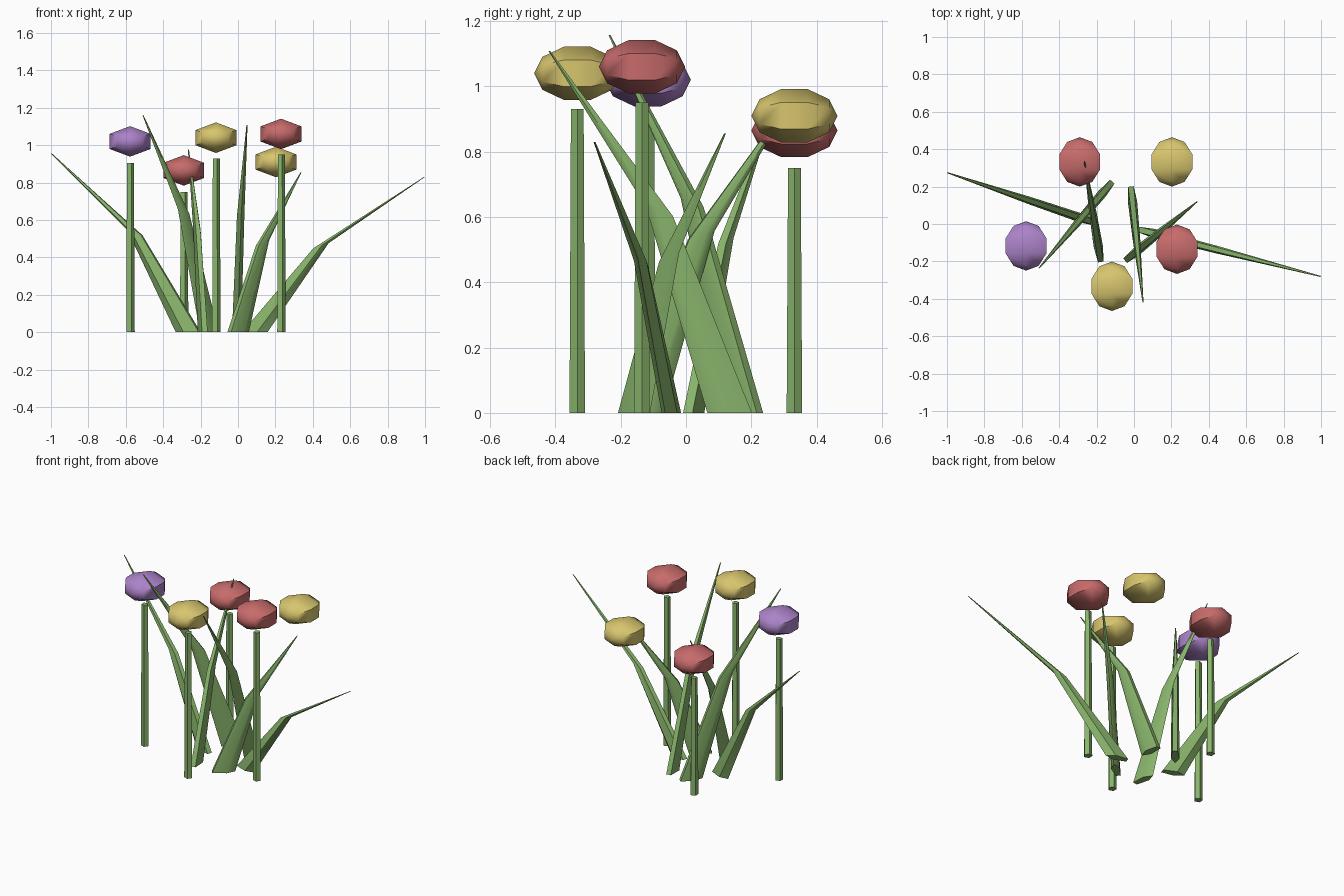
import bpy, bmesh, math
from mathutils import Vector, Matrix

if "Cube" in bpy.data.objects:
    bpy.data.objects.remove(bpy.data.objects["Cube"])


def mat(name, rgb):
    m = bpy.data.materials.new(name)
    m.diffuse_color = (*rgb, 1)
    m.use_nodes = True
    m.node_tree.nodes["Principled BSDF"].inputs["Base Color"].default_value = m.diffuse_color
    return m


GREEN = mat("leaf green", (0.25, 0.46, 0.15))
YELLOW = mat("petal yellow", (0.68, 0.56, 0.155))
RED = mat("petal red", (0.57, 0.145, 0.145))
PURPLE = mat("petal purple", (0.41, 0.225, 0.58))


def finish(bm, name, material, angle):
    bmesh.ops.recalc_face_normals(bm, faces=bm.faces)
    me = bpy.data.meshes.new(name)
    bm.to_mesh(me)
    bm.free()
    me.materials.append(material)
    ob = bpy.data.objects.new(name, me)
    bpy.context.collection.objects.link(ob)
    bpy.ops.object.select_all(action='DESELECT')
    ob.select_set(True)
    bpy.context.view_layer.objects.active = ob
    bpy.ops.object.shade_smooth_by_angle(angle=math.radians(angle))
    return ob


def loft(name, rings, angle):
    """Join matching rings of points into a closed tube."""
    bm = bmesh.new()
    loops = [[bm.verts.new(p) for p in ring] for ring in rings]
    n = len(loops[0])
    for a, b in zip(loops, loops[1:]):
        for i in range(n):
            j = (i + 1) % n
            bm.faces.new((a[i], a[j], b[j], b[i]))
    bm.faces.new(loops[0])
    bm.faces.new(loops[-1])
    return finish(bm, name, GREEN, angle)


def pentagon(center, along, across, tilt=0.0):
    """Five points around center, stretched on two directions."""
    pts = []
    for i in range(5):
        a = math.tau * i / 5
        p = center + along * math.cos(a) + across * math.sin(a)
        p.z += tilt * math.cos(a)
        pts.append(p)
    return pts


def stem(x, y, top):
    rings = [pentagon(Vector((x, y, z)), Vector((r, 0, 0)), Vector((0, r, 0)))
             for z, r in ((0, 0.025), (top, 0.0205))]
    loft("stem", rings, 30)


def leaf(base, tip):
    """Blade that rises steeply, then bends outward to a fine tip."""
    b, t = Vector((*base, 0)), Vector(tip)
    mid = b.lerp(t, 0.39)
    mid.z = t.z * 0.555
    d = Vector((t.x - b.x, t.y - b.y, 0)).normalized()
    side = Vector((-d.y, d.x, 0))
    rings = [pentagon(b, d * 0.075, side * 0.026),
             pentagon(mid, d * 0.045, side * 0.021, 0.015),
             pentagon(t, d * 0.003, side * 0.003)]
    loft("leaf", rings, 40)


def blossom(x, y, z, material):
    """Flattened ball whose poles point front and back."""
    bm = bmesh.new()
    bmesh.ops.create_uvsphere(bm, u_segments=6, v_segments=5, radius=0.132)
    m = (Matrix.Translation((x, y, z)) @ Matrix.Diagonal((1, 1, 0.65, 1))
         @ Matrix.Rotation(math.pi / 2, 4, 'X'))
    bm.transform(m)
    finish(bm, "blossom", material, 40)


# Flowers: x, y, blossom height, stem top (None = loose blossom), colour
for x, y, z, top, material in (
        (-0.577, -0.117, 1.02, 0.905, PURPLE),
        (-0.118, -0.333, 1.04, 0.93, YELLOW),
        (0.23, -0.135, 1.06, 0.95, RED),
        (0.203, 0.332, 0.91, None, YELLOW),
        (-0.29, 0.332, 0.865, 0.75, RED)):
    blossom(x, y, z, material)
    if top:
        stem(x, y, top)

# Leaves: base on the ground, tip in the air
for base, tip in (
        ((-0.262, 0.025), (-0.997, 0.274, 0.955)),
        ((0.0, -0.158), (0.337, 0.119, 0.855)),
        ((0.085, -0.045), (0.997, -0.28, 0.83)),
        ((-0.01, 0.14), (0.048, -0.418, 1.108)),
        ((-0.155, 0.18), (-0.507, -0.235, 1.158)),
        ((-0.187, -0.143), (-0.265, 0.335, 0.978))):
    leaf(base, tip)
